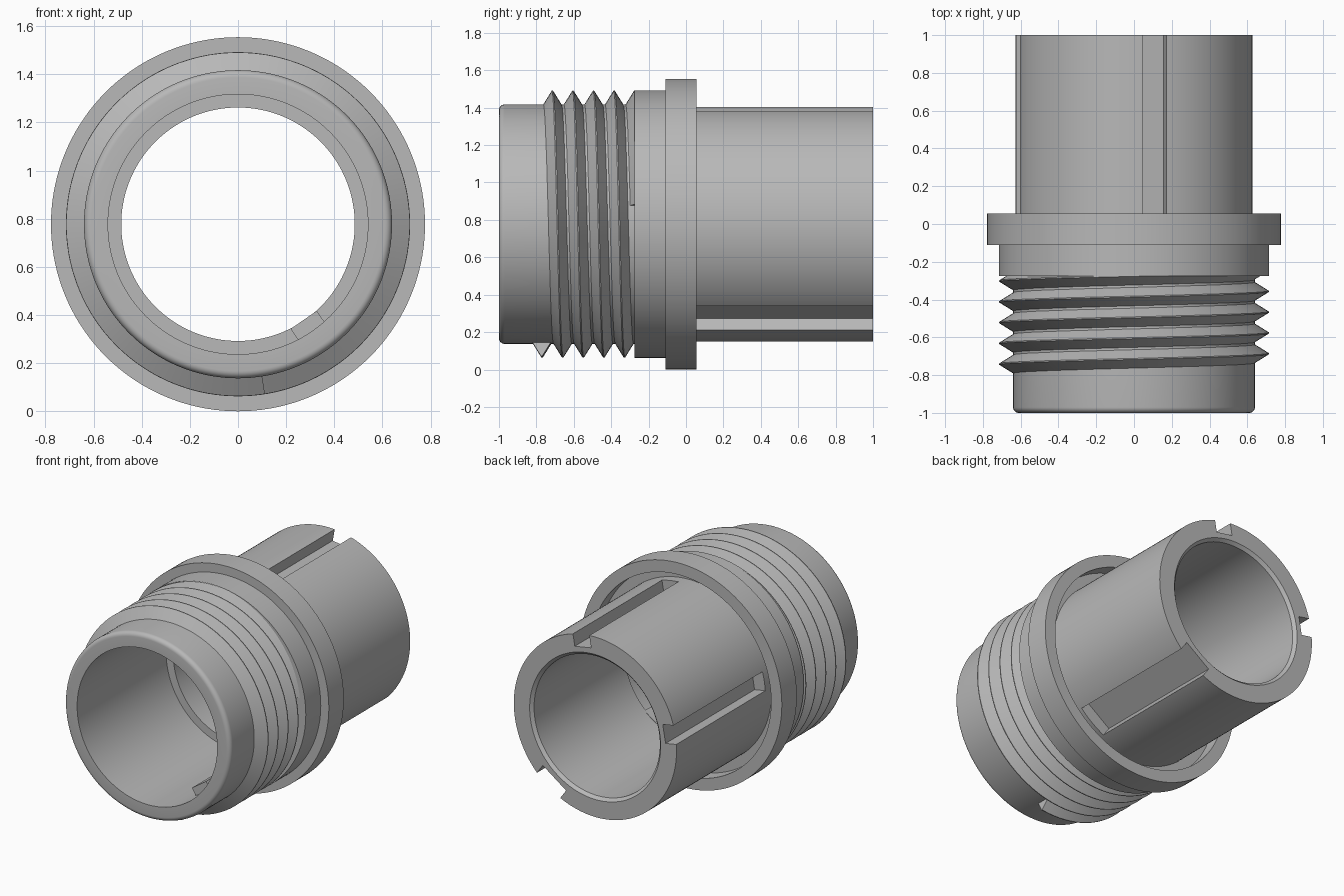
import bpy, bmesh, math
from mathutils import Matrix, Vector

if "Cube" in bpy.data.objects:
    bpy.data.objects.remove(bpy.data.objects["Cube"], do_unlink=True)

AXIS_Z = 0.777
SEGMENTS = 144

grey = bpy.data.materials.new("plain grey")
grey.use_nodes = True
grey.diffuse_color = (0.48, 0.48, 0.48, 1)
grey.node_tree.nodes["Principled BSDF"].inputs["Base Color"].default_value = grey.diffuse_color


def ring_point(r, y, angle):
    return Vector((r * math.cos(angle), y, AXIS_Z + r * math.sin(angle)))


def finish(name, bm):
    bmesh.ops.recalc_face_normals(bm, faces=bm.faces)
    mesh = bpy.data.meshes.new(name)
    bm.to_mesh(mesh)
    bm.free()
    mesh.materials.append(grey)
    obj = bpy.data.objects.new(name, mesh)
    bpy.context.collection.objects.link(obj)
    return obj


def select(obj):
    bpy.ops.object.select_all(action="DESELECT")
    obj.select_set(True)
    bpy.context.view_layer.objects.active = obj


def smooth(obj):
    select(obj)
    bpy.ops.object.shade_smooth_by_angle(angle=math.radians(30))


def sweep(bm, rings, closed):
    """Skin a list of vertex rings, each a closed section."""
    n = len(rings[0])
    count = len(rings) if closed else len(rings) - 1
    for i in range(count):
        a, b = rings[i], rings[(i + 1) % len(rings)]
        for j in range(n):
            k = (j + 1) % n
            bm.faces.new((a[j], a[k], b[k], b[j]))


def radial_box(bm, degrees, r0, r1, half_width, y0, y1):
    """Box standing off the axis in a radial direction."""
    turn = Matrix.Translation((0, 0, AXIS_Z)) @ Matrix.Rotation(-math.radians(degrees), 4, "Y")
    place = Matrix.Translation(((r0 + r1) / 2, (y0 + y1) / 2, 0))
    size = Matrix.Diagonal((r1 - r0, y1 - y0, 2 * half_width, 1))
    bmesh.ops.create_cube(bm, size=1, matrix=turn @ place @ size)


# Body: one turned section with stepped bore, flange and rear recess
fillet = 0.03
profile = [(0.54, -1.0)]
for i in range(7):
    a = math.radians(90 * i / 6)
    profile.append((0.64 - fillet + fillet * math.sin(a), -1 + fillet - fillet * math.cos(a)))
profile += [(0.64, -0.275), (0.715, -0.275), (0.715, -0.11), (0.777, -0.11),
            (0.777, 0.055), (0.695, 0.055), (0.695, -0.045), (0.627, -0.045),
            (0.627, 1.0), (0.505, 1.0), (0.485, 0.98), (0.485, -0.02), (0.54, -0.02)]
bm = bmesh.new()
rings = [[bm.verts.new(ring_point(r, y, math.tau * i / SEGMENTS)) for r, y in profile]
         for i in range(SEGMENTS)]
sweep(bm, rings, True)
body = finish("threaded_tube_body", bm)

# Three keyways along the rear tube: one wide, two narrow
bm = bmesh.new()
for degrees, half_width in ((80, 0.064), (170, 0.064), (-54.5, 0.11)):
    radial_box(bm, degrees, 0.54, 0.665, half_width, 0.02, 1.1)
cutter = finish("keyway_cutter", bm)
cutter.hide_render = True
cut = body.modifiers.new("keyways", "BOOLEAN")
cut.operation = "DIFFERENCE"
cut.solver = "EXACT"
cut.object = cutter
select(body)
bpy.ops.object.modifier_apply(modifier=cut.name)
bpy.data.objects.remove(cutter, do_unlink=True)
smooth(body)

# Screw thread: triangular section wound round the front tube
pitch, turns, steps = 0.11, 4.75, 96
bm = bmesh.new()
rings = []
for i in range(int(turns * steps) + 1):
    t = i / steps
    angle = math.radians(-81) - math.tau * t
    y = -0.772 + pitch * t
    section = ((0.63, -0.055), (0.714, -0.003), (0.714, 0.003), (0.63, 0.055))
    # The last turn runs out inside the collar
    rings.append([bm.verts.new(ring_point(r, min(y + dy, -0.2), angle)) for r, dy in section])
sweep(bm, rings, False)
bm.faces.new(rings[0])
bm.faces.new(rings[-1])
smooth(finish("screw_thread", bm))

# Guide key inside the front bore
bm = bmesh.new()
radial_box(bm, -55.5, 0.482, 0.56, 0.066, -0.82, -0.01)
finish("inner_key", bm)
